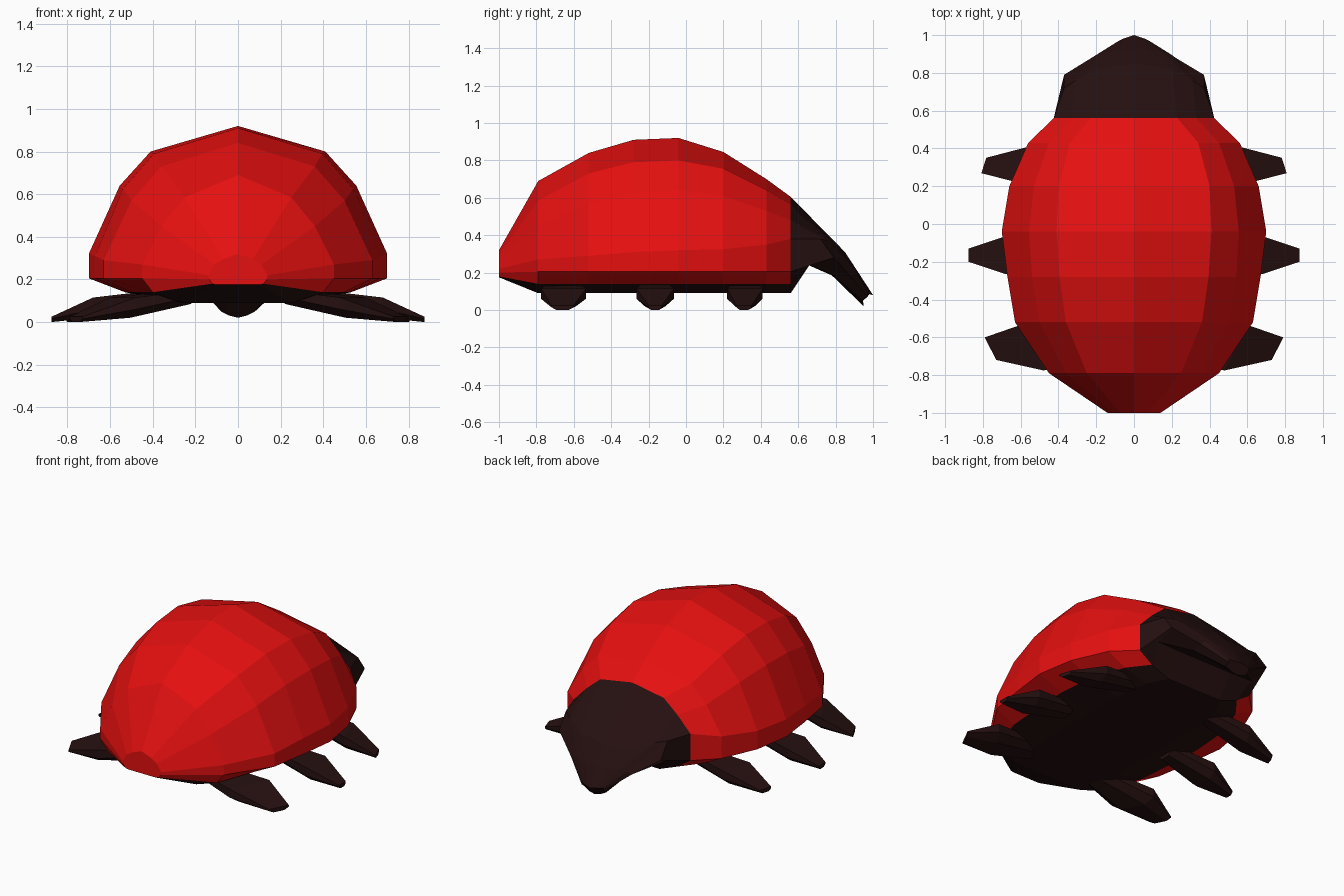
import bpy, bmesh, math
from mathutils import Vector


def material(name, rgb):
    m = bpy.data.materials.new(name)
    m.diffuse_color = (*rgb, 1)
    return m


RED = material("shell red", (0.78, 0.005, 0.005))
DARK = material("dark brown", (0.019, 0.005, 0.005))


def loft(name, rings, mats, cap_start=False, cap_end=False, belly=None):
    """Skin closed rings; strips touching a ring index in 'belly' use material 1."""
    bm = bmesh.new()
    vs = [[bm.verts.new(p) for p in r] for r in rings]
    n = len(rings[0])
    for r0, r1 in zip(vs, vs[1:]):
        for i in range(n):
            j = (i + 1) % n
            f = bm.faces.new((r0[i], r0[j], r1[j], r1[i]))
            if belly and (i in belly or j in belly):
                f.material_index = 1
    if cap_start:
        bm.faces.new(vs[0])
    if cap_end:
        bm.faces.new(vs[-1])
    bmesh.ops.remove_doubles(bm, verts=bm.verts, dist=0.0005)
    bmesh.ops.recalc_face_normals(bm, faces=bm.faces)
    me = bpy.data.meshes.new(name)
    bm.to_mesh(me)
    bm.free()
    for m in mats:
        me.materials.append(m)
    ob = bpy.data.objects.new(name, me)
    bpy.context.collection.objects.link(ob)
    return ob


def mirror_ring(half):
    """Half ring from top centre to bottom centre, completed across x = 0."""
    return half + [(-x, y, z) for x, y, z in half[-2:0:-1]]


# Shell stations: y, then crown height, two shoulders, side, rim, belly edge
# as (x, z) pairs
stations = [
    (-1.00, 0.32, (0.07, 0.295), (0.11, 0.27), (0.14, 0.22), (0.135, 0.20), (0.12, 0.18), (0.10, 0.175), 0.175),
    (-0.79, 0.69, (0.25, 0.585), (0.36, 0.45), (0.45, 0.27), (0.45, 0.205), (0.40, 0.14), (0.25, 0.09), 0.09),
    (-0.52, 0.84, (0.36, 0.73), (0.50, 0.57), (0.63, 0.29), (0.63, 0.205), (0.50, 0.14), (0.29, 0.09), 0.09),
    (-0.28, 0.91, (0.395, 0.79), (0.54, 0.625), (0.67, 0.31), (0.67, 0.205), (0.52, 0.14), (0.30, 0.09), 0.09),
    (-0.04, 0.92, (0.41, 0.80), (0.555, 0.64), (0.70, 0.32), (0.70, 0.205), (0.53, 0.14), (0.30, 0.09), 0.09),
    (0.20, 0.845, (0.40, 0.755), (0.53, 0.61), (0.66, 0.325), (0.66, 0.205), (0.51, 0.14), (0.30, 0.09), 0.09),
    (0.43, 0.70, (0.34, 0.64), (0.45, 0.53), (0.56, 0.35), (0.56, 0.205), (0.43, 0.14), (0.27, 0.09), 0.09),
    (0.56, 0.605, (0.23, 0.565), (0.33, 0.48), (0.425, 0.38), (0.425, 0.205), (0.33, 0.14), (0.20, 0.09), 0.09),
]
rings = []
for y, top, *side, bottom in stations:
    half = [(0, y, top)] + [(x, y, z) for x, z in side] + [(0, y, bottom)]
    rings.append(mirror_ring(half))
shell = loft("shell_and_belly", rings, [RED, DARK], cap_start=True, belly=(6, 7, 8))

# Head shield: curves forward and down from the shell to a blunt tip
brow = [(0, 0.85, 0.31), (0.20, 0.82, 0.325), (0.31, 0.76, 0.37), (0.37, 0.72, 0.38),
        (0.37, 0.79, 0.28), (0.36, 0.66, 0.24), (0.20, 0.655, 0.24), (0, 0.655, 0.24)]
face = [(0, 0.925, 0.195), (0.08, 0.92, 0.20), (0.15, 0.91, 0.205), (0.20, 0.895, 0.20),
        (0.22, 0.88, 0.18), (0.20, 0.79, 0.185), (0.10, 0.78, 0.185), (0, 0.78, 0.185)]
tip = [(0, 1.0, 0.08), (0.03, 0.99, 0.082), (0.06, 0.98, 0.085), (0.08, 0.97, 0.09),
       (0.08, 0.97, 0.07), (0.08, 0.945, 0.05), (0.04, 0.95, 0.03), (0, 0.95, 0.02)]
loft("head", [rings[-1]] + [mirror_ring(r) for r in (brow, face, tip)], [DARK], cap_end=True)


def leg_section(cx, cy, w, angle, z_top, z_mid, z_bot):
    """Six-sided leg slice turned by 'angle' about the vertical."""
    c, s = math.cos(angle), math.sin(angle)
    slice_pts = [(-w, z_top), (w, z_top), (w, z_mid), (0.55 * w, z_bot), (-0.55 * w, z_bot), (-w, z_mid)]
    return [(cx - u * s, cy + u * c, z) for u, z in slice_pts]


# Legs: name, knee centre and half width, tip centre and half width, turn
legs = [
    ("front_leg", (0.585, 0.315), 0.10, (0.795, 0.31), 0.043, 18),
    ("middle_leg", (0.68, -0.165), 0.10, (0.875, -0.165), 0.035, 0),
    ("rear_leg", (0.54, -0.655), 0.135, (0.76, -0.66), 0.067, -27),
]
for name, knee, kw, tip_c, tw, deg in legs:
    a = math.radians(deg)
    root = (knee[0] - 0.30, knee[1])
    secs = [
        leg_section(*root, kw * 0.6, a, 0.15, 0.12, 0.085),
        leg_section(*knee, kw, a, 0.115, 0.06, 0.02),
        leg_section(*tip_c, tw, a, 0.025, 0.015, 0.0),
    ]
    for sign, side in ((1, "right"), (-1, "left")):
        loft(f"{name}_{side}", [[(sign * x, y, z) for x, y, z in s] for s in secs],
             [DARK], cap_start=True, cap_end=True)
